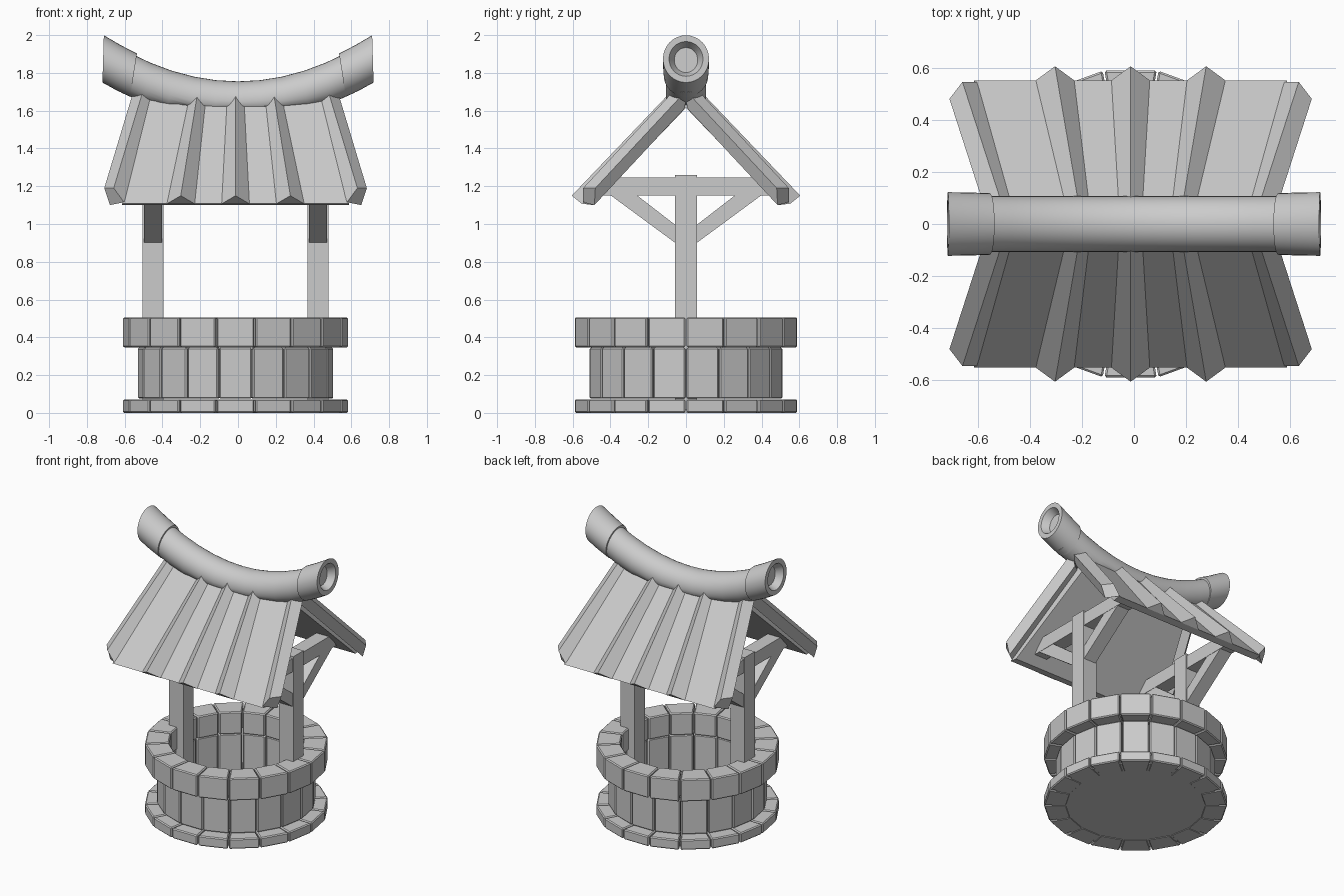
import bpy, bmesh, math
from mathutils import Vector

if "Cube" in bpy.data.objects:
    bpy.data.objects.remove(bpy.data.objects["Cube"])

CX = -0.013  # the well and roof sit slightly left of the ridge log


def finish(name, bm, bevel=0.0, smooth=False):
    bmesh.ops.recalc_face_normals(bm, faces=bm.faces)
    me = bpy.data.meshes.new(name)
    bm.to_mesh(me)
    bm.free()
    ob = bpy.data.objects.new(name, me)
    bpy.context.collection.objects.link(ob)
    if bevel:
        m = ob.modifiers.new("bevel", 'BEVEL')
        m.width, m.segments = bevel, 1
    if smooth:
        bpy.ops.object.select_all(action='DESELECT')
        ob.select_set(True)
        bpy.context.view_layer.objects.active = ob
        bpy.ops.object.shade_smooth_by_angle(angle=math.radians(35))
    return ob


def loft(bm, sections):
    """Skin matching closed sections and cap both ends."""
    rows = [[bm.verts.new(p) for p in s] for s in sections]
    n = len(rows[0])
    for a, b in zip(rows, rows[1:]):
        for i in range(n):
            j = (i + 1) % n
            bm.faces.new((a[i], a[j], b[j], b[i]))
    bm.faces.new(rows[0])
    bm.faces.new(rows[-1])


def stone_ring(name, r_in, r_out, z0, z1, count=18):
    bm = bmesh.new()
    step = 2 * math.pi / count
    gap = math.radians(0.35)
    for k in range(count):
        a0 = k * step + gap
        a1 = (k + 1) * step - gap
        quad = [(r_in, a0), (r_out, a0), (r_out, a1), (r_in, a1)]
        loft(bm, [[(CX + r * math.cos(a), r * math.sin(a), z) for r, a in quad]
                  for z in (z0, z1)])
    finish(name, bm, bevel=0.007)


# Stone well wall
stone_ring("base_stones", 0.45, 0.597, 0.0, 0.072)
stone_ring("wall_stones", 0.45, 0.518, 0.075, 0.345)
stone_ring("rim_stones", 0.44, 0.597, 0.347, 0.506)

# Well floor
bm = bmesh.new()
loft(bm, [[(CX + 0.545 * math.cos(i * math.pi / 18), 0.545 * math.sin(i * math.pi / 18), z)
           for i in range(36)] for z in (0.003, 0.02)])
finish("well_floor", bm)


def slab(bm, x, half, profile):
    loft(bm, [[(x + s * half, y, z) for y, z in profile] for s in (-1, 1)])


# Posts, cross beams and diagonal braces
for side, sx in (("left", -1), ("right", 1)):
    x = CX + sx * 0.437
    bm = bmesh.new()
    slab(bm, x, 0.056, [(-0.058, 0.01), (0.058, 0.01), (0.058, 1.26), (-0.058, 1.26)])
    finish(side + "_post", bm)
    bm = bmesh.new()
    slab(bm, x, 0.05, [(-0.44, 1.15), (0.44, 1.15), (0.37, 1.245), (-0.37, 1.245)])
    finish(side + "_cross_beam", bm)
    bm = bmesh.new()
    for sy in (-1, 1):
        slab(bm, x, 0.048, [(sy * 0.05, 0.895), (sy * 0.41, 1.16),
                            (sy * 0.27, 1.16), (sy * 0.05, 0.99)])
    finish(side + "_braces", bm)

# Roof slopes: panel, raised ribs and tilted end boards
board_end = [(0.695, 0.48, 1.19), (0.645, 0.545, 1.19), (0.59, 0.545, 1.115), (0.665, 0.485, 1.10)]
board_run = Vector((-0.155, -0.48, 0.515))
panel = [(0.60, 0.55, 1.108), (0.60, 0.495, 1.10), (0.44, 0.0, 1.615), (0.44, 0.0, 1.73)]
for side, sy in (("front", -1), ("back", 1)):
    bm = bmesh.new()
    loft(bm, [[(CX + s * x, sy * y, z) for x, y, z in panel] for s in (-1, 1)])
    finish(side + "_roof_panel", bm)

    bm = bmesh.new()
    for k in (-1, 0, 1):
        xb, xt = CX + k * 0.29, CX + k * 0.2
        loft(bm, [[(xb - 0.075, sy * 0.55, 1.106), (xb, sy * 0.605, 1.15), (xb + 0.075, sy * 0.55, 1.106)],
                  [(xt - 0.045, sy * 0.05, 1.672), (xt, sy * 0.08, 1.70), (xt + 0.045, sy * 0.05, 1.672)]])
    finish(side + "_roof_ribs", bm)

    bm = bmesh.new()
    for s in (-1, 1):
        low = [Vector(p) for p in board_end]
        loft(bm, [[(CX + s * p.x, sy * p.y, p.z) for p in row]
                  for row in (low, [p + board_run for p in low])])
    finish(side + "_roof_end_boards", bm)


def ring(cx, cz, ry, rz, tilt, floor=0.0, n=32):
    """Elliptical section across the log; tilt leans its top along x."""
    pts = []
    for i in range(n):
        a = 2 * math.pi * i / n
        h = rz * math.sin(a)
        pts.append((cx + h * math.sin(tilt), ry * math.cos(a), max(cz + h, floor)))
    return pts


# Curved ridge log, flattened where it sits inside the roof peak
bm = bmesh.new()
secs = []
for i in range(11):
    x = -0.6 + 0.12 * i
    secs.append(ring(x, 1.648 + 0.43 * x * x, 0.107, 0.107, -0.3 * x, floor=1.622))
loft(bm, secs)
finish("ridge_log", bm, smooth=True)

# Flared collars with recessed ends
for side, s in (("left", -1), ("right", 1)):
    bm = bmesh.new()
    loft(bm, [ring(s * x, z, ry, rz, -s * t) for x, z, ry, rz, t in (
        (0.553, 1.788, 0.118, 0.114, 0.16),
        (0.635, 1.829, 0.121, 0.119, 0.10),
        (0.714, 1.874, 0.122, 0.125, 0.03),
        (0.714, 1.874, 0.090, 0.092, 0.03),
        (0.665, 1.868, 0.062, 0.066, 0.05))])
    finish(side + "_ridge_collar", bm, smooth=True)
